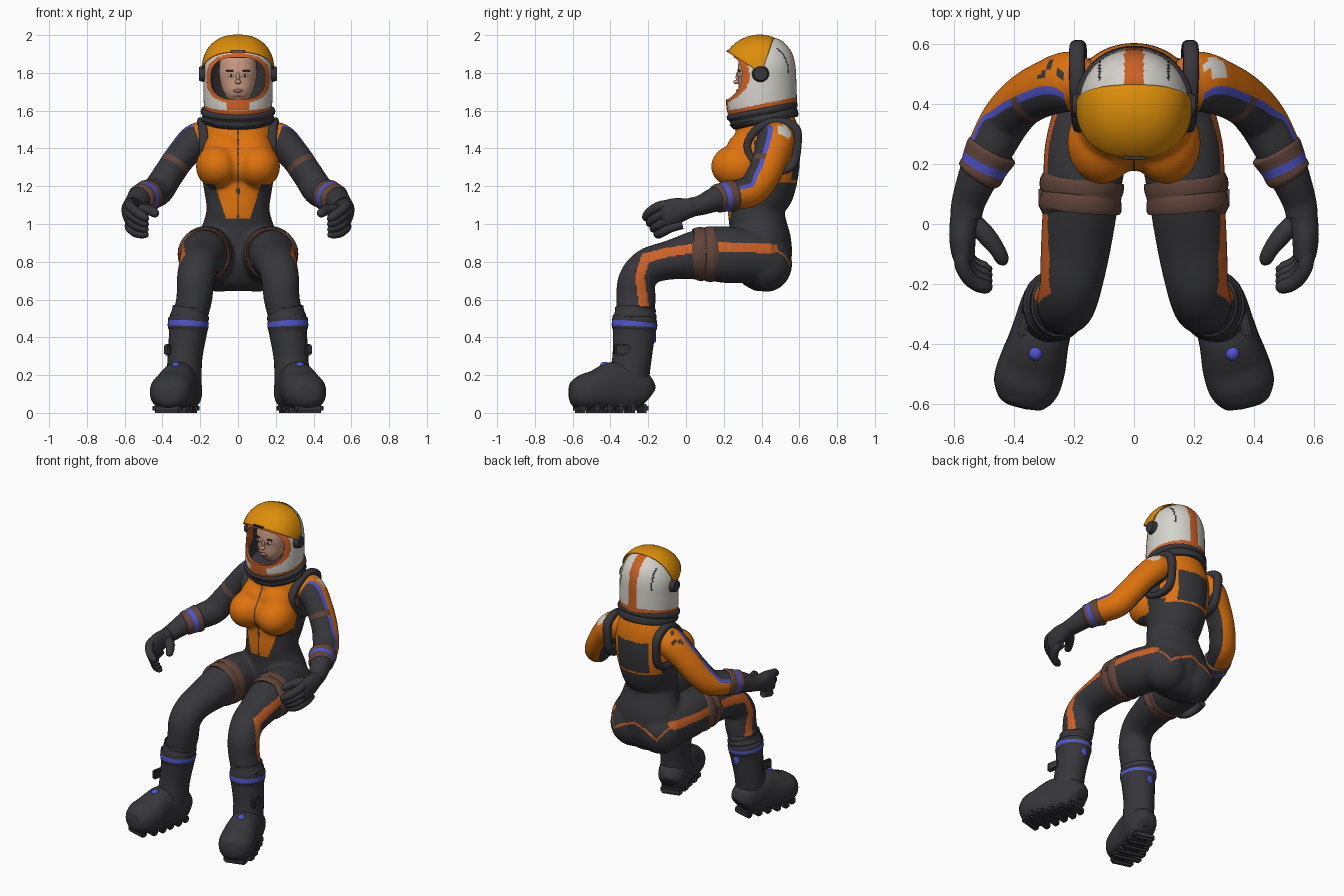
import bpy, bmesh, math
from mathutils import Vector, Matrix

if "Cube" in bpy.data.objects:
    bpy.data.objects.remove(bpy.data.objects["Cube"])

COL = {"orange": (.73, .17, .004), "rust": (.60, .12, .02), "charcoal": (.038, .038, .044),
       "blue": (.08, .09, .62), "brown": (.12, .06, .045), "white": (.66, .65, .60),
       "gold": (.72, .27, .003), "skin": (.60, .33, .23), "hair": (.03, .017, .012), "lips": (.38, .14, .11)}
NAMES = list(COL)
MATS = []
for k, c in COL.items():
    m = bpy.data.materials.new(k)
    m.diffuse_color = (*c, 1)
    m.use_nodes = True
    m.node_tree.nodes["Principled BSDF"].inputs["Base Color"].default_value = m.diffuse_color
    MATS.append(m)


def finish(name, bm, mirror=False, mat=None):
    bmesh.ops.recalc_face_normals(bm, faces=bm.faces)
    if mat:
        for f in bm.faces:
            f.material_index = NAMES.index(mat)
    me = bpy.data.meshes.new(name)
    bm.to_mesh(me)
    bm.free()
    for m in MATS:
        me.materials.append(m)
    o = bpy.data.objects.new(name, me)
    bpy.context.collection.objects.link(o)
    if mirror:
        o.modifiers.new("mirror", 'MIRROR')
    return o


def tube(name, rings, paint="charcoal", sub=6, n=32, closed=False, mirror=True, floor=-9, power=1):
    """Smooth loft through rings (x, y, z, side radius, other radius); paint is a colour or rule(s, angle, point)."""
    N = len(rings)
    P = [Vector(r) for r in rings]
    get = (lambda i: P[i % N]) if closed else (lambda i: P[min(max(i, 0), N - 1)])
    S = []
    for i in range(N if closed else N - 1):
        a, b, c, d = (get(i + k) for k in (-1, 0, 1, 2))
        for j in range(sub):
            t = j / sub
            S.append(((2*b) + (c-a)*t + (2*a-5*b+4*c-d)*t*t + (3*b-a-3*c+d)*t**3) * .5)
    if not closed:
        S.append(P[-1])
    M = len(S)
    bm = bmesh.new()
    loops = []
    for i, q in enumerate(S):
        nx = S[(i+1) % M] if closed else S[min(i+1, M-1)]
        pv = S[i-1] if closed else S[max(i-1, 0)]
        t = (Vector(nx[:3]) - Vector(pv[:3])).normalized()
        u = (Vector((1, 0, 0)) - t * t.x).normalized()
        v = t.cross(u)
        row = []
        for k in range(n):
            an = 2 * math.pi * k / n
            c, s = math.cos(an), math.sin(an)
            p = Vector(q[:3]) + u*max(q[3], .003)*math.copysign(abs(c)**power, c) \
                + v*max(q[4], .003)*math.copysign(abs(s)**power, s)
            p.z = max(p.z, floor)
            row.append(bm.verts.new(p))
        loops.append(row)
    for i in range(M if closed else M - 1):
        A, B = loops[i], loops[(i+1) % M]
        for k in range(n):
            f = bm.faces.new((A[k], A[(k+1) % n], B[(k+1) % n], B[k]))
            an = ((k + .5) * 360 / n + 180) % 360 - 180
            col = paint if isinstance(paint, str) else paint((i+.5)/sub, an, f.calc_center_median())
            f.material_index = NAMES.index(col)
    if not closed:
        for row, s in ((loops[0], 0), (loops[-1], N-1)):
            f = bm.faces.new(row)
            f.material_index = NAMES.index(paint if isinstance(paint, str) else paint(s, 180, row[0].co))
    return finish(name, bm, mirror)


def ball(name, c, r, mat, mirror=True):
    bm = bmesh.new()
    bmesh.ops.create_uvsphere(bm, u_segments=24, v_segments=14, radius=1,
                              matrix=Matrix.Translation(c) @ Matrix.Diagonal((*r, 1)))
    return finish(name, bm, mirror, mat)


def box(name, c, size, mat, rot=0, mirror=True, bevel=.008):
    bm = bmesh.new()
    bmesh.ops.create_cube(bm, size=1, matrix=Matrix.Translation(c) @ Matrix.Rotation(rot, 4, 'Z')
                          @ Matrix.Diagonal((*size, 1)))
    bmesh.ops.bevel(bm, geom=bm.edges[:], offset=bevel, segments=2, affect='EDGES')
    return finish(name, bm, mirror, mat)


def bake(o):
    me = bpy.data.meshes.new_from_object(o.evaluated_get(bpy.context.evaluated_depsgraph_get()))
    o.modifiers.clear()
    o.data = me


def repaint(o, rule):
    old = [f.material_index for f in o.data.polygons]
    o.data.materials.clear()
    for m in MATS:
        o.data.materials.append(m)
    for f, i in zip(o.data.polygons, old):
        col = rule(f.center, f.normal)
        f.material_index = NAMES.index(col) if col else i


# Suit body: torso, chest, seat and legs fused into one skin
parts = [
    tube("torso", [(0, .41, .645, .07, .05), (0, .41, .69, .16, .11), (0, .40, .80, .22, .158), (0, .395, .90, .222, .163),
                   (0, .38, 1.0, .187, .152), (0, .37, 1.08, .167, .150), (0, .395, 1.18, .18, .178),
                   (0, .42, 1.3, .2, .18), (0, .43, 1.42, .205, .174), (0, .425, 1.50, .187, .167),
                   (0, .41, 1.57, .15, .15), (0, .40, 1.61, .13, .13)], mirror=False),
    ball("chest", (.107, .272, 1.305), (.117, .14, .118), "orange"),
    ball("chest_middle", (0, .30, 1.315), (.17, .125, .12), "orange", False),
    ball("chest_top", (.06, .33, 1.38), (.13, .12, .12), "orange"),
    ball("seat", (.10, .425, .79), (.15, .138, .15), "charcoal"),
    ball("seat_middle", (0, .43, .80), (.15, .125, .13), "charcoal", False),
    tube("leg", [(.13, .44, .82, .12, .13), (.16, .25, .835, .138, .15), (.175, .1, .84, .128, .14),
                 (.195, -.08, .81, .117, .105), (.21, -.2, .775, .105, .098), (.225, -.26, .70, .1, .1),
                 (.232, -.265, .6, .095, .105), (.258, -.27, .5, .092, .1)])]
bm = bmesh.new()
dg = bpy.context.evaluated_depsgraph_get()
for o in parts:
    bm.from_mesh(o.evaluated_get(dg).to_mesh())
for o in parts:
    bpy.data.objects.remove(o)
body = finish("suit_body", bm)
r = body.modifiers.new("fuse", 'REMESH')
r.mode, r.voxel_size = 'VOXEL', .008
s = body.modifiers.new("soften", 'SMOOTH')
s.factor, s.iterations = .5, 22
bake(body)
STRIPE = [Vector(p) for p in ((.46, .87), (.1, .88), (-.1, .85), (-.215, .82), (-.245, .72), (-.22, .55))]


def stripe_dist(q):
    best = 9
    for a, b in zip(STRIPE, STRIPE[1:]):
        t = min(max((q-a).dot(b-a) / (b-a).length_squared, 0), 1)
        best = min(best, (q - a - (b-a)*t).length)
    return best


def suit_rule(p, n):
    ax = abs(p.x)
    if p.z < .93:
        if n.x * p.x > 0 and abs(n.x) > .3 and ax > .17 and stripe_dist(Vector((p.y, p.z))) < .025:
            return "rust"
        seam = .78 + (.085*(1 - ax/.16)**.7 if ax < .16 else .085*min((ax-.16)/.06, 1))
        return "rust" if p.y > .44 and n.y > .1 and abs(p.z - seam) < .008 else "charcoal"
    if p.y < .36:                                    # front panel with zip
        if ax < .007:
            return "charcoal"
        wide = .23 if p.z > 1.21 else .055 + (p.z - 1.0) * .32
        return "orange" if p.z > 1.03 and ax < wide else "charcoal"
    if p.z > 1.44:
        return "orange"
    if p.y > .48 and p.z > 1.22 and (.115 < ax < (.21 if p.z > 1.25 else .165) or p.z < 1.232 and ax < .16):
        return "orange"
    return "charcoal"


repaint(body, suit_rule)


# Arms with orange outer panel, blue piping and brown band
def arm_rule(s, a, p):
    if 2.35 < s < 2.65 and a > 15:
        return "brown"
    if s < 5.3:
        if -125 < a < 20 or s < .9:
            return "orange"
        if 20 <= a < 36:
            return "blue"
    return "charcoal"


arms = tube("arms", [(.13, .46, 1.46, .07, .08), (.215, .475, 1.445, .09, .1), (.3, .45, 1.36, .082, .093),
                     (.37, .41, 1.26, .08, .088), (.423, .352, 1.18, .082, .083), (.47, .27, 1.155, .078, .078),
                     (.515, .17, 1.135, .068, .068), (.55, .08, 1.1, .057, .053), (.56, .03, 1.09, .053, .05)],
            arm_rule, sub=8, n=44)
bake(arms)


def shoulder_badge(p, n):
    if p.x > 0 and (p - Vector((.275, .525, 1.49))).length < .045:
        return "white"
    if any((p - Vector(c)).length < .02 for c in ((-.25, .50, 1.53), (-.28, .53, 1.48), (-.30, .49, 1.47))):
        return "charcoal"


repaint(arms, shoulder_badge)
tube("wrist_cuffs", [(.468, .255, 1.152, .07, .07), (.474, .245, 1.15, .088, .085), (.49, .215, 1.145, .084, .081),
                     (.502, .19, 1.14, .079, .077), (.515, .165, 1.135, .078, .075), (.523, .152, 1.132, .06, .06)],
     lambda s, a, p: "blue" if 2.2 < s < 3.2 else "brown")

# Gloves
tube("palms", [(.552, .075, 1.1, .05, .05), (.565, .02, 1.085, .048, .052), (.572, -.05, 1.07, .044, .068),
               (.568, -.11, 1.05, .036, .07), (.562, -.135, 1.045, .015, .04)])
for i in range(4):
    d = .02 * i
    tube("finger_%d" % (i+1), [(.572, -.08+d, 1.105-.036*i, .025, .025), (.572, -.14+d, 1.095-.038*i, .026, .026),
                               (.54, -.19+d, 1.065-.037*i, .025, .025), (.495, -.21+d, 1.035-.03*i, .023, .023),
                               (.478, -.205+d, 1.02-.028*i, .008, .008)], sub=4, n=14)
tube("thumbs", [(.55, .02, 1.07, .03, .03), (.50, -.03, 1.075, .032, .032), (.46, -.08, 1.07, .027, .027),
                (.438, -.12, 1.055, .022, .022), (.43, -.135, 1.05, .007, .007)], sub=4, n=16)

# Shoulder harness loops and thigh straps
tube("harness_loops", [(.178, .325, 1.42, .026, .02), (.185, .38, 1.505, .026, .022), (.19, .48, 1.545, .026, .02),
                       (.19, .575, 1.51, .027, .026), (.185, .59, 1.42, .026, .022), (.182, .56, 1.31, .025, .024),
                       (.19, .46, 1.28, .024, .02), (.185, .36, 1.33, .025, .02)], closed=True, n=16, power=.75)
tube("thigh_straps", [(.172, .148, .84, .12, .12), (.173, .143, .84, .14, .146), (.175, .11, .841, .139, .145),
                      (.176, .095, .841, .134, .14), (.178, .08, .841, .138, .143), (.182, .047, .838, .137, .136),
                      (.182, .042, .838, .11, .11)], "brown", sub=3, n=40)
box("strap_buckles", (.308, .095, .86), (.02, .06, .04), "brown")

# Boots
tube("knee_folds", [(.25, -.268, .57, .08, .09), (.25, -.268, .55, .098, .108), (.255, -.27, .53, .096, .107),
                    (.257, -.27, .51, .104, .115), (.26, -.27, .49, .1, .11)], sub=4)
tube("boot_shafts", [(.26, -.27, .505, .09, .1), (.262, -.27, .49, .107, .118), (.263, -.272, .48, .108, .12),
                     (.264, -.273, .455, .108, .12), (.266, -.275, .42, .1, .112), (.28, -.285, .3, .092, .104),
                     (.285, -.297, .2, .092, .104), (.285, -.30, .08, .088, .1)],
     lambda s, a, p: "blue" if 2 < s < 3 else "charcoal")
tube("boot_feet", [(.265, -.205, .08, .05, .06), (.27, -.225, .095, .08, .095), (.285, -.28, .12, .095, .12),
                   (.315, -.38, .135, .1, .135), (.342, -.48, .117, .113, .108), (.364, -.55, .107, .108, .094),
                   (.38, -.598, .105, .075, .065), (.384, -.612, .105, .03, .03)], floor=.018, power=.88)
for i in range(6):
    t = i / 5
    w = (.14, .17, .18, .2, .2, .15)[i]
    box("sole_lug_%d" % (i+1), (.275+.097*t, -.235-.325*t, .024), (w, .045, .048), "charcoal", rot=.27, bevel=.012)
box("boot_latches", (.37, -.335, .335), (.03, .09, .06), "charcoal", rot=.2)
ball("instep_badges", (.328, -.43, .25), (.024, .026, .02), "blue")
ball("heel_badges", (.268, -.164, .40), (.022, .006, .03), "blue")

# Neck ring
tube("neck_ring", [(0, .417, 1.53, .15, .15), (0, .415, 1.54, .185, .176), (0, .412, 1.56, .193, .185),
                   (0, .408, 1.575, .187, .178), (0, .405, 1.59, .197, .19), (0, .401, 1.61, .192, .187),
                   (0, .40, 1.615, .16, .16)], sub=4, n=48, mirror=False)

# Helmet shell with a face opening
helmet = tube("helmet", [(0, .405, 1.58, .165, .17), (0, .402, 1.61, .178, .185), (0, .40, 1.66, .182, .187),
                         (0, .404, 1.75, .182, .181), (0, .41, 1.84, .177, .170), (0, .412, 1.91, .148, .148),
                         (0, .412, 1.955, .105, .108), (0, .41, 1.98, .05, .055), (0, .41, 1.984, .01, .01)],
              "white", sub=10, n=112, mirror=False)
cutter = tube("opening_cutter", [(0, .0, 1.77, .143, .112), (0, .2, 1.77, .143, .112), (0, .385, 1.77, .143, .112)],
              sub=1, n=64, mirror=False, power=.75)
cutter.hide_render = True
t = helmet.modifiers.new("wall", 'SOLIDIFY')
t.thickness, t.offset = .02, -1
b = helmet.modifiers.new("opening", 'BOOLEAN')
b.object, b.operation, b.solver = cutter, 'DIFFERENCE', 'EXACT'
bake(helmet)
bpy.data.objects.remove(cutter)


def helmet_rule(p, n):
    d = p - Vector((0, .405, 1.77))
    ax = abs(p.x)
    ring = ((ax/.143)**2.6 + (abs(d.z)/.112)**2.6) ** (1/2.6)
    if p.y < .39 and ring < 1.17:
        return "rust"
    if n.dot(d) < 0:
        return "charcoal"
    if p.z - .2*(p.y-.4) < 1.635 or (ax < (.06 if p.y < .3 and p.z < 1.7 else .032) and p.z > 1.6):
        return "rust"
    if p.y > .45 and 1.8 < p.z < 1.93 and abs(ax - .115) < .004:
        return "charcoal"
    return "white"


repaint(helmet, helmet_rule)

# Raised visor: a boxy lune swept about the ear pivots
bm = bmesh.new()
rows = []
for i in range(19):
    t = i / 18
    ph = math.radians(71 + 77*t)
    rad = .197 + .014*t
    row = []
    for j in range(41):
        a = math.radians(-88 + 176*j/40)
        sx, cx = math.copysign(abs(math.sin(a))**.86, a), math.cos(a)**.86
        row.append(bm.verts.new((.19*sx, .40 + rad*cx*math.cos(ph), 1.798 + rad*cx*math.sin(ph))))
    rows.append(row)
for A, B in zip(rows, rows[1:]):
    for j in range(40):
        bm.faces.new((A[j], A[j+1], B[j+1], B[j]))
visor = finish("visor", bm, mat="gold")
v = visor.modifiers.new("thickness", 'SOLIDIFY')
v.thickness, v.offset = .008, 0
box("visor_tab", (0, .226, 1.915), (.08, .022, .014), "charcoal", mirror=False, bevel=.004)
bm = bmesh.new()
bmesh.ops.create_cone(bm, cap_ends=True, segments=24, radius1=.046, radius2=.036, depth=.032,
                      matrix=Matrix.Translation((.19, .395, 1.795)) @ Matrix.Rotation(math.pi/2, 4, 'Y'))
finish("visor_pivots", bm, True, "charcoal")

# Head and face
tube("head", [(0, .325, 1.645, .02, .02), (0, .335, 1.66, .05, .05), (0, .35, 1.70, .077, .076),
              (0, .37, 1.76, .096, .097), (0, .375, 1.82, .1, .101), (0, .38, 1.88, .088, .09),
              (0, .385, 1.92, .03, .04)],
     lambda s, a, p: "hair" if p.z > 1.875 or p.y > .37 and p.z > 1.72 else "skin", mirror=False)
ball("nose_bridge", (0, .277, 1.777), (.010, .014, .03), "skin", False)
ball("nose_tip", (0, .268, 1.752), (.016, .017, .012), "skin", False)
ball("eyes", (.037, .282, 1.787), (.018, .009, .008), "white")
ball("irises", (.037, .275, 1.787), (.007, .004, .007), "hair")
ball("eyebrows", (.040, .282, 1.811), (.026, .009, .005), "hair")
ball("mouth", (0, .276, 1.705), (.026, .011, .009), "lips", False)

bpy.ops.object.select_all(action='SELECT')
bpy.context.view_layer.objects.active = body
bpy.ops.object.shade_smooth_by_angle(angle=math.radians(45))
